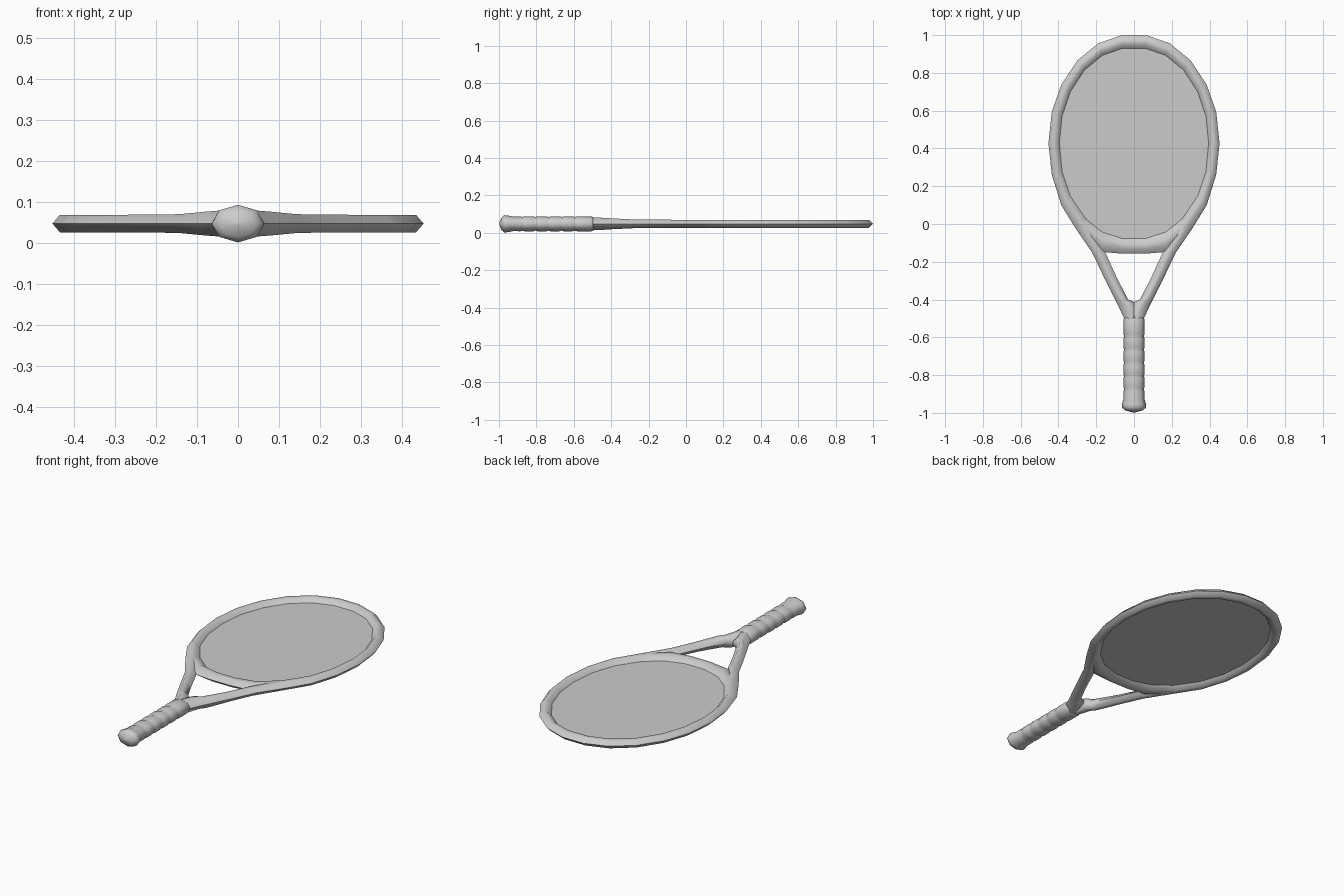
import bpy, math
from mathutils import Vector

if "Cube" in bpy.data.objects:
    bpy.data.objects.remove(bpy.data.objects["Cube"])

ZC = 0.048  # mid-plane height


def make(name, verts, faces, angle=65):
    me = bpy.data.meshes.new(name)
    me.from_pydata(verts, [], faces)
    me.update()
    ob = bpy.data.objects.new(name, me)
    bpy.context.collection.objects.link(ob)
    bpy.ops.object.select_all(action='DESELECT')
    ob.select_set(True)
    bpy.context.view_layer.objects.active = ob
    bpy.ops.object.mode_set(mode='EDIT')
    bpy.ops.mesh.select_all(action='SELECT')
    bpy.ops.mesh.normals_make_consistent(inside=False)
    bpy.ops.object.mode_set(mode='OBJECT')
    bpy.ops.object.shade_smooth_by_angle(angle=math.radians(angle))
    return ob


def skin(rings, closed):
    n, m = len(rings), len(rings[0])
    verts = [v for r in rings for v in r]
    faces = []
    for i in range(n if closed else n - 1):
        j = (i + 1) % n
        for k in range(m):
            l = (k + 1) % m
            faces.append((i*m + k, i*m + l, j*m + l, j*m + k))
    if not closed:
        faces += [tuple(range(m)), tuple(range((n - 1)*m, n*m))]
    return verts, faces


def hexagon(ox, oy, ix, iy, h):
    """Six-sided section spanning from the outer to the inner edge."""
    o, i = Vector((ox, oy, ZC)), Vector((ix, iy, ZC))
    d = (i - o) * 0.32
    up = Vector((0, 0, h))
    return [o, o + d + up, i - d + up, i, i - d - up, o + d - up]


# Head rim: right half stations (outer x, y, inner x, y), mirrored to a loop
half = [(0.065, 1.0, 0.06, 0.93), (0.19, 0.956, 0.167, 0.893),
        (0.30, 0.866, 0.262, 0.815), (0.385, 0.737, 0.337, 0.70),
        (0.435, 0.595, 0.381, 0.57), (0.453, 0.427, 0.395, 0.427),
        (0.435, 0.26, 0.381, 0.28), (0.385, 0.10, 0.337, 0.148),
        (0.29, -0.045, 0.262, 0.033), (0.17, -0.148, 0.167, -0.043),
        (0.06, -0.157, 0.06, -0.077)]
loop = half + [(-a, b, -c, d) for a, b, c, d in reversed(half)]
make("head_rim", *skin([hexagon(*s, 0.0215) for s in loop], True))

# String bed
make("string_bed", [(s[2], s[3], ZC) for s in loop], [tuple(range(len(loop)))])

# Throat arms running from the rim down to the grip
arm = [(0.385, 0.10, 0.337, 0.148, 0.0213), (0.305, -0.03, 0.23, -0.01, 0.0215),
       (0.222, -0.15, 0.145, -0.165, 0.022), (0.165, -0.27, 0.095, -0.275, 0.023),
       (0.103, -0.395, 0.032, -0.40, 0.029), (0.085, -0.43, -0.012, -0.417, 0.031),
       (0.05, -0.505, -0.035, -0.505, 0.035)]
for side, sx in (("right", 1), ("left", -1)):
    rings = [hexagon(sx*a, b, sx*c, d, h) for a, b, c, d, h in arm]
    make("throat_arm_" + side, *skin(rings, False))

# Wrapped grip with rounded butt: (y, half width, half height)
prof = [(-0.495, 0.050, 0.034), (-0.505, 0.056, 0.040)]
for k in range(5):
    y = -0.595 - 0.07*k
    prof += [(y + 0.012, 0.056, 0.040), (y, 0.0525, 0.0365), (y - 0.012, 0.056, 0.040)]
prof += [(-0.925, 0.055, 0.039), (-0.955, 0.065, 0.045), (-0.972, 0.064, 0.046),
         (-0.987, 0.046, 0.033), (-0.998, 0.006, 0.004)]
rings = [[(w*math.cos(k*math.pi/4), y, ZC + h*math.sin(k*math.pi/4))
          for k in range(8)] for y, w, h in prof]
make("grip", *skin(rings, False))
